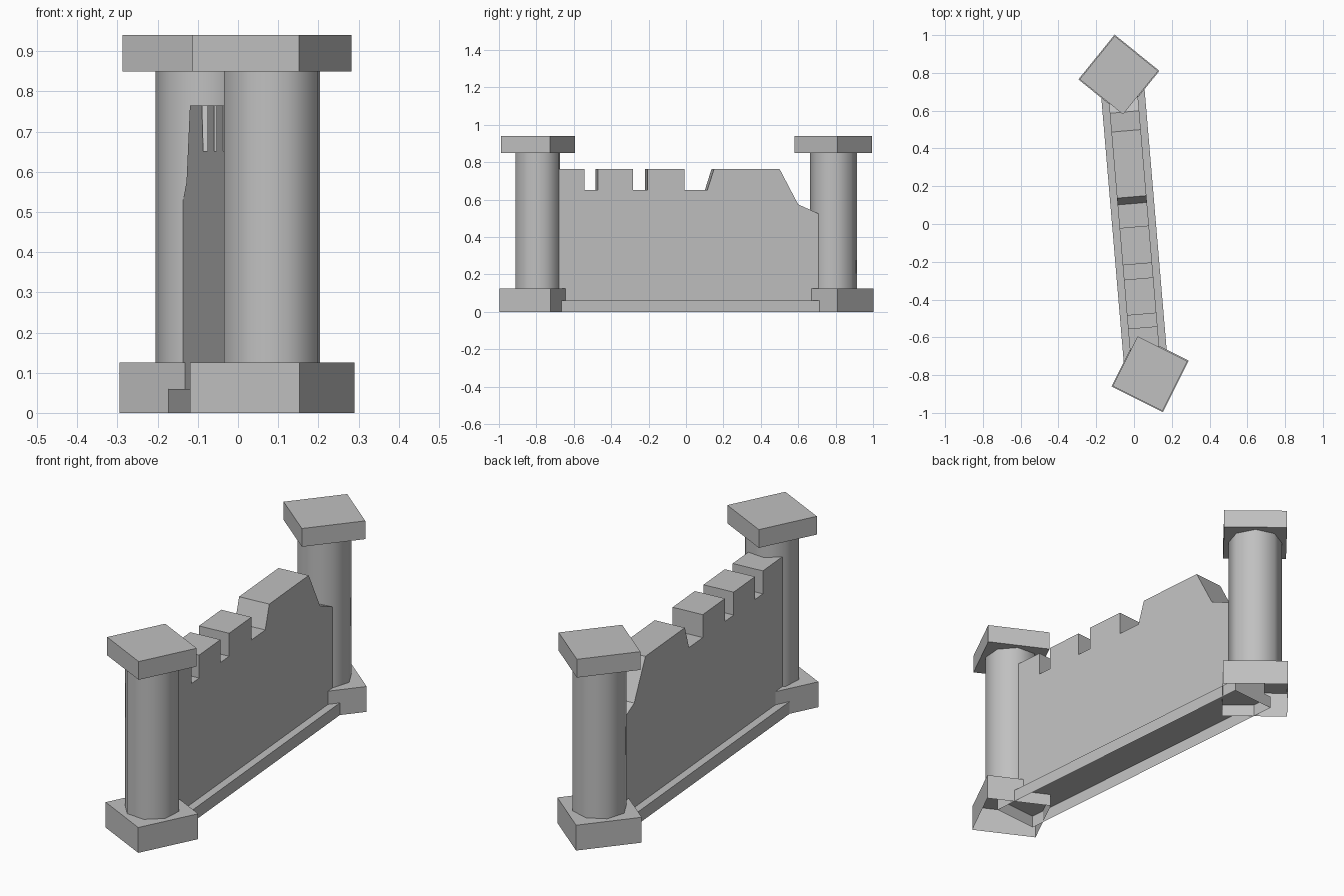
import bpy
import bmesh
import math
from mathutils import Matrix

cube = bpy.data.objects.get("Cube")
if cube:
    bpy.data.objects.remove(cube, do_unlink=True)

stone = bpy.data.materials.new("grey stone")
stone.use_nodes = True
GREY = (0.53, 0.53, 0.53, 1)
stone.diffuse_color = GREY
stone.node_tree.nodes["Principled BSDF"].inputs["Base Color"].default_value = GREY


def finish(name, bm, location, angle):
    """Turn a bmesh into a placed object."""
    bmesh.ops.recalc_face_normals(bm, faces=bm.faces)
    mesh = bpy.data.meshes.new(name)
    bm.to_mesh(mesh)
    bm.free()
    mesh.materials.append(stone)
    obj = bpy.data.objects.new(name, mesh)
    obj.location = location
    obj.rotation_euler.z = math.radians(angle)
    bpy.context.collection.objects.link(obj)
    return obj


def block(name, size, z0, z1, location, angle, open_bottom=False):
    """Box between two heights, optionally hollow underneath."""
    bm = bmesh.new()
    bmesh.ops.create_cube(bm, size=1)
    bm.transform(Matrix.Translation((0, 0, (z0 + z1) / 2))
                 @ Matrix.Diagonal((size[0], size[1], z1 - z0, 1)))
    bmesh.ops.recalc_face_normals(bm, faces=bm.faces)
    if open_bottom:
        bm.normal_update()
        under = [f for f in bm.faces if f.normal.z < -0.5]
        bmesh.ops.delete(bm, geom=under, context='FACES_ONLY')
    return finish(name, bm, location, angle)


def tower(side, location, angle):
    """Square foot, eight-sided smooth shaft and square cap."""
    block(side + "_tower_base", (0.305, 0.305), 0, 0.125, location, angle, True)
    block(side + "_tower_cap", (0.295, 0.295), 0.85, 0.94, location, angle)
    bm = bmesh.new()
    bmesh.ops.create_cone(bm, cap_ends=False, segments=8, radius1=0.126,
                          radius2=0.126, depth=0.725)
    # a corner of the shaft points along each side of the foot
    first = max(bm.verts, key=lambda v: v.co.x).co
    turn = Matrix.Rotation(-math.atan2(first.y, first.x), 4, 'Z')
    bm.transform(Matrix.Translation((0, 0, 0.4875)) @ turn)
    shaft = finish(side + "_tower_shaft", bm, location, angle)
    bpy.ops.object.select_all(action='DESELECT')
    shaft.select_set(True)
    bpy.context.view_layer.objects.active = shaft
    bpy.ops.object.shade_smooth_by_angle(angle=math.radians(60))


tower("front", (0.085, -0.792, 0), -26.5)
tower("back", (-0.08, 0.788, 0), -39)

# Wall with notched top and a broken slope at the back end
TILT = 4.85
TOP, NOTCH, FOOT = 0.765, 0.652, 0.06
profile = [(-0.79, FOOT), (-0.79, TOP)]
for start, low_end, high_end in ((-0.55, -0.48, -0.48), (-0.29, -0.213, -0.213),
                                 (-0.015, 0.108, 0.144)):
    profile += [(start, TOP), (start, NOTCH), (low_end, NOTCH), (high_end, TOP)]
profile += [(0.495, TOP), (0.595, 0.575), (0.79, 0.487), (0.79, FOOT)]

bm = bmesh.new()
outline = bm.faces.new([bm.verts.new((-0.078, y, z)) for y, z in profile])
side = bmesh.ops.extrude_face_region(bm, geom=[outline], use_keep_orig=True)
bmesh.ops.translate(bm, vec=(0.156, 0, 0),
                    verts=[g for g in side["geom"] if isinstance(g, bmesh.types.BMVert)])
finish("wall", bm, (0, 0, 0), TILT)

# Low plinth under the wall
block("wall_plinth", (0.232, 1.58), 0, FOOT, (0, 0, 0), TILT, True)
